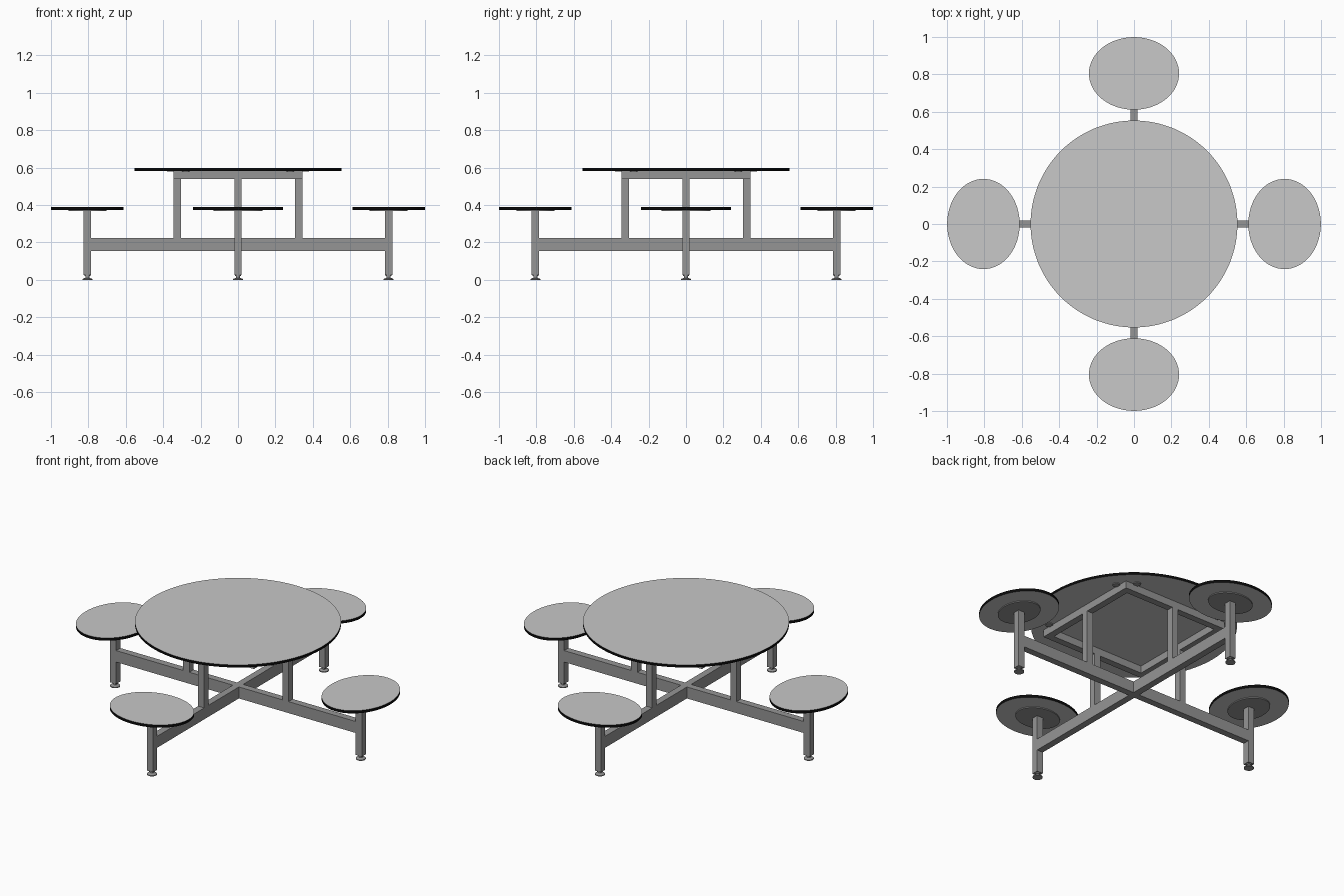
import bpy, bmesh
from math import pi, cos, sin
from mathutils import Matrix, Vector

cube = bpy.data.objects.get("Cube")
if cube:
    bpy.data.objects.remove(cube, do_unlink=True)


def material(name, value):
    m = bpy.data.materials.new(name)
    m.use_nodes = True
    colour = (value, value, value, 1)
    m.diffuse_color = colour
    m.node_tree.nodes["Principled BSDF"].inputs["Base Color"].default_value = colour
    return m


LAMINATE = material("light grey laminate", 0.58)
EDGE = material("black edging", 0.003)
STEEL = material("grey steel", 0.30)


def finish(name, bm, mats, smooth=False):
    mesh = bpy.data.meshes.new(name)
    bm.to_mesh(mesh)
    bm.free()
    obj = bpy.data.objects.new(name, mesh)
    bpy.context.collection.objects.link(obj)
    for m in mats:
        mesh.materials.append(m)
    if smooth:
        bpy.ops.object.select_all(action='DESELECT')
        obj.select_set(True)
        bpy.context.view_layer.objects.active = obj
        bpy.ops.object.shade_smooth_by_angle(angle=pi / 6)
    return obj


def box(name, low, high, turn):
    low, high = Vector(low), Vector(high)
    bm = bmesh.new()
    bmesh.ops.create_cube(bm, size=1, matrix=turn @ Matrix.Translation((low + high) / 2)
                          @ Matrix.Diagonal((*(high - low), 1)))
    return finish(name, bm, [STEEL])


def disc(name, centre, rx, ry, z0, z1, turn, mats, sides=96):
    bm = bmesh.new()
    place = turn @ Matrix.Translation((*centre, (z0 + z1) / 2)) @ Matrix.Diagonal((rx, ry, z1 - z0, 1))
    bmesh.ops.create_cone(bm, cap_ends=True, segments=sides, radius1=1, radius2=1, depth=1, matrix=place)
    bm.normal_update()
    # The rim takes the second material when there is one
    for f in bm.faces:
        f.material_index = int(len(mats) > 1 and abs(f.normal.z) < 0.5)
    return finish(name, bm, mats, True)


def lathe(name, centre, profile, turn, sides=20):
    bm = bmesh.new()
    rings = [[bm.verts.new((centre[0] + r * cos(2 * pi * i / sides),
                            centre[1] + r * sin(2 * pi * i / sides), z))
              for i in range(sides)] for r, z in profile]
    for a, b in zip(rings, rings[1:]):
        for i in range(sides):
            j = (i + 1) % sides
            bm.faces.new((a[i], a[j], b[j], b[i]))
    bm.faces.new(rings[0][::-1])
    bm.faces.new(rings[-1])
    bm.transform(turn)
    return finish(name, bm, [STEEL], True)


T = 0.02       # half width of the steel tube
ARM = 0.805    # distance of each seat from the centre
POST = 0.325   # distance of each table post from the centre
UPRIGHT = Matrix.Identity(4)

# Table top and crossed floor beams
disc("table_top", (0, 0), 0.553, 0.553, 0.583, 0.598, UPRIGHT, [LAMINATE, EDGE], 128)
box("long_beam", (-ARM + T, -T, 0.155), (ARM - T, T, 0.223), UPRIGHT)
for side, s in (("front", -1), ("back", 1)):
    ends = sorted((s * T, s * (ARM - T)))
    box(side + "_beam", (-T, ends[0], 0.155), (T, ends[1], 0.223), UPRIGHT)

# One seat arm and one side of the table frame, repeated on four sides
for k, side in enumerate(("left", "back", "right", "front")):
    turn = Matrix.Rotation(k * pi / 2, 4, 'Z')
    seat = (ARM, 0)
    disc(side + "_seat", seat, 0.194, 0.241, 0.374, 0.390, turn, [LAMINATE, EDGE])
    disc(side + "_seat_plate", seat, 0.102, 0.13, 0.368, 0.374, turn, [STEEL], 64)
    box(side + "_leg", (ARM - T, -T, 0.025), (ARM + T, T, 0.368), turn)
    lathe(side + "_foot", seat, [(0.027, 0), (0.027, 0.005), (0.01, 0.011), (0.01, 0.02),
                                 (0.016, 0.02), (0.016, 0.025)], turn)
    box(side + "_table_post", (POST - T, -T, 0.223), (POST + T, T, 0.54), turn)
    box(side + "_frame_bar", (POST - T, -POST - T, 0.54), (POST + T, POST - T, 0.583), turn)
    # Fixing tabs beside the frame corners
    for n, y in enumerate((-0.28, 0.28)):
        disc(f"{side}_fixing_tab_{n + 1}", (POST + 0.035, y), 0.02, 0.02, 0.578, 0.583, turn, [STEEL], 24)
